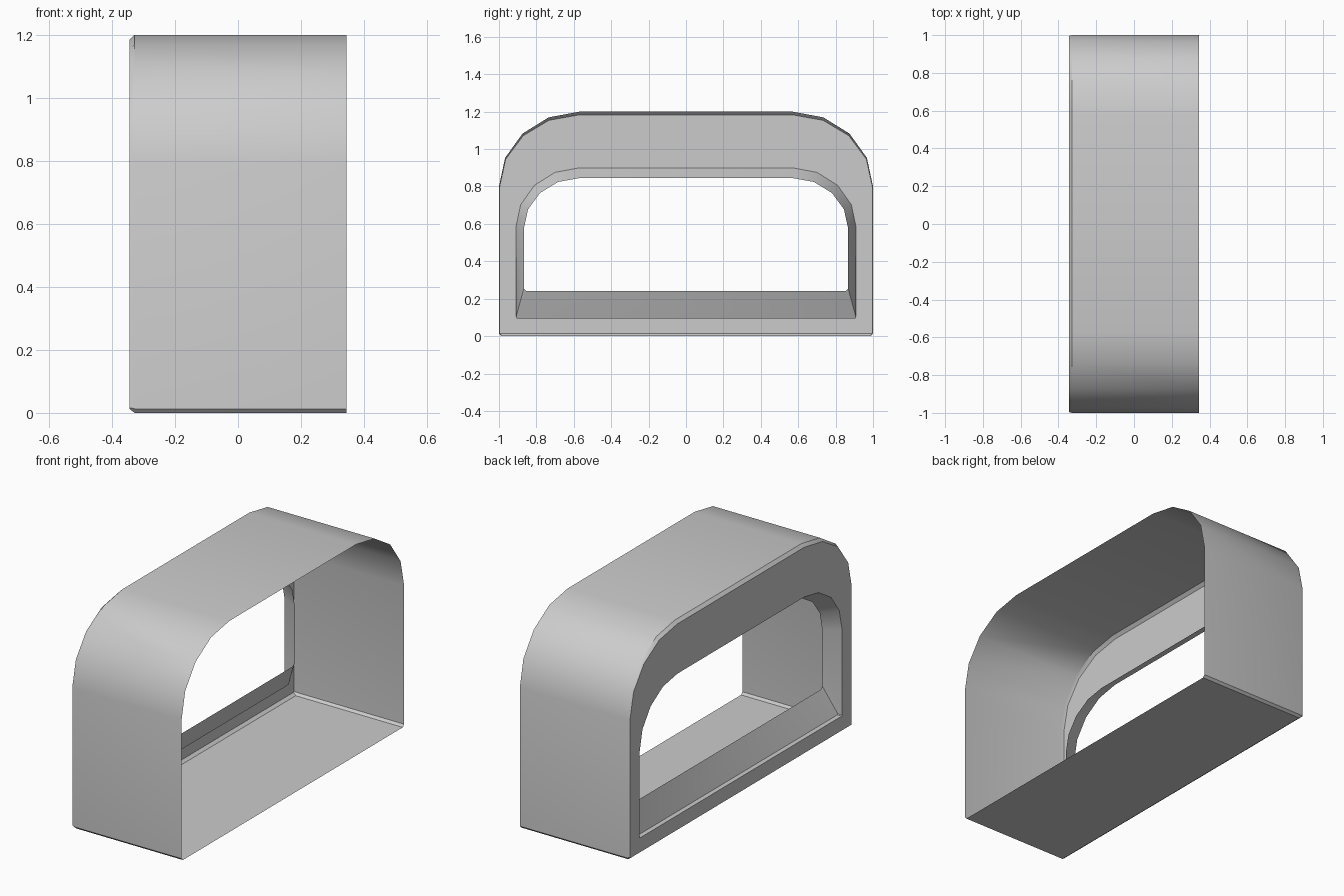
import bpy, math

if "Cube" in bpy.data.objects:
    bpy.data.objects.remove(bpy.data.objects["Cube"])


def arch(x, half_w, z0, z1, flat, spring, chamfer=0.004, base_x=None):
    """Closed arch outline, anticlockwise seen from +x: square foot, elliptical shoulders."""
    right = [(half_w - chamfer, z0), (half_w, z0 + chamfer)]
    for i in range(5):
        a = math.radians(22.5 * i)
        right.append((flat + (half_w - flat) * math.cos(a),
                      spring + (z1 - spring) * math.sin(a)))
    outline = right + [(-y, z) for y, z in reversed(right)]
    foot = x if base_x is None else base_x
    return [(foot if z < z0 + 0.03 else x, y, z) for y, z in outline]


def loft(name, loops):
    """Join successive outlines with quads into one open sleeve."""
    n = len(loops[0])
    verts = [v for loop in loops for v in loop]
    faces = []
    for k in range(len(loops) - 1):
        a, b = k * n, (k + 1) * n
        for i in range(n):
            j = (i + 1) % n
            faces.append((b + i, b + j, a + j, a + i))
    mesh = bpy.data.meshes.new(name)
    mesh.from_pydata(verts, [], faces)
    obj = bpy.data.objects.new(name, mesh)
    bpy.context.collection.objects.link(obj)
    bpy.ops.object.select_all(action='DESELECT')
    obj.select_set(True)
    bpy.context.view_layer.objects.active = obj
    bpy.ops.object.shade_smooth_by_angle(angle=math.radians(30))
    return obj


# Sleeve, open at +x, with a slim chamfer around the -x rim
rim = arch(-0.345, 0.996, 0.013, 1.183, 0.57, 0.80)
loft("outer_shell", [
    arch(0.345, 1.0, 0.0, 1.2, 0.57, 0.80, 0.013),
    arch(-0.328, 1.0, 0.0, 1.2, 0.57, 0.80, 0.013),
    rim,
])

# Flat surround at -x, running from the rim to the opening
opening = arch(-0.345, 0.91, 0.095, 0.90, 0.57, 0.58)
loft("face_frame", [rim, opening])

# Recessed lip: short flat ledge at the foot, then sloping inward
loft("opening_lip", [
    opening,
    arch(-0.345 + 0.001, 0.9095, 0.095, 0.8994, 0.57, 0.58, base_x=-0.318),
    arch(-0.25, 0.867, 0.24, 0.845, 0.57, 0.575, 0.015),
])
for name in ("opening_lip",):
    bpy.data.objects[name].data.update()
